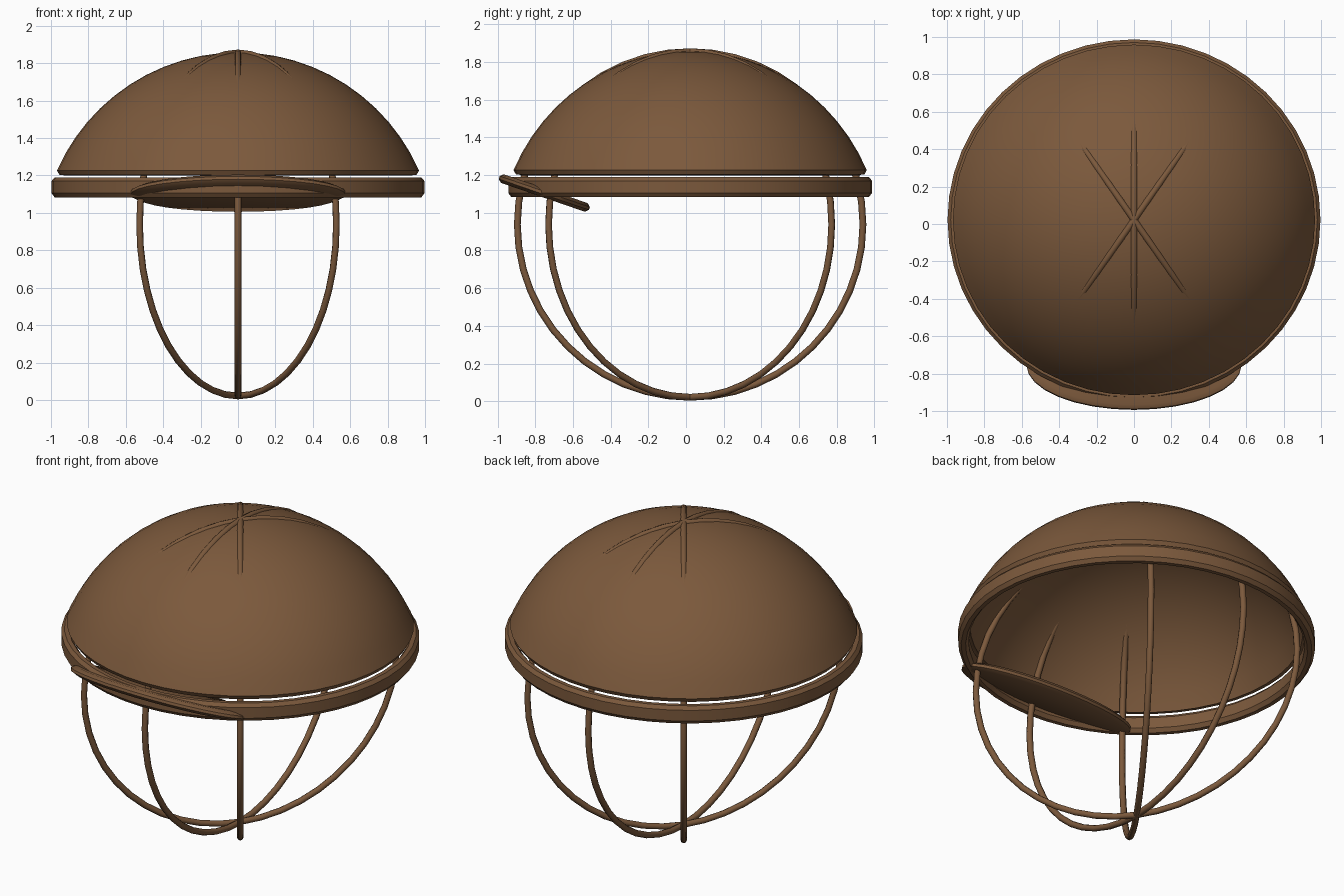
import bpy, bmesh
from math import sin, cos, tau, radians, sqrt

if "Cube" in bpy.data.objects:
    bpy.data.objects.remove(bpy.data.objects["Cube"])

CY = 0.022      # centre of the round parts along y
OVAL = 0.968    # slight squash from front to back

brown = bpy.data.materials.new("leather_brown")
brown.diffuse_color = (0.2, 0.1, 0.045, 1)
brown.use_nodes = True
brown.node_tree.nodes["Principled BSDF"].inputs["Base Color"].default_value = brown.diffuse_color


def lathe(name, profile, steps=48, closed=True, angle=40):
    """Revolve an (r, z) profile around the z axis."""
    bm = bmesh.new()
    vs = [bm.verts.new((r, 0, z)) for r, z in profile]
    pairs = list(zip(vs, vs[1:])) + ([(vs[-1], vs[0])] if closed else [])
    edges = [bm.edges.new(p) for p in pairs]
    bmesh.ops.spin(bm, geom=vs + edges, cent=(0, 0, 0), axis=(0, 0, 1),
                   angle=tau, steps=steps)
    bmesh.ops.remove_doubles(bm, verts=bm.verts[:], dist=1e-4)
    bmesh.ops.recalc_face_normals(bm, faces=bm.faces[:])
    me = bpy.data.meshes.new(name)
    bm.to_mesh(me)
    bm.free()
    me.materials.append(brown)
    ob = bpy.data.objects.new(name, me)
    bpy.context.collection.objects.link(ob)
    bpy.ops.object.select_all(action='DESELECT')
    ob.select_set(True)
    bpy.context.view_layer.objects.active = ob
    bpy.ops.object.shade_smooth_by_angle(angle=radians(angle))
    return ob


def arc(radius, centre_z, r_max, n):
    """Spherical cap profile from the apex down to radius r_max."""
    top = sqrt(radius ** 2 - r_max ** 2) / radius
    from math import acos
    a = acos(top)
    return [(radius * sin(a * i / n), centre_z + radius * cos(a * i / n))
            for i in range(n + 1)]


# Hollow dome with a bevelled lower lip
outer = arc(1.058, 0.80, 0.968, 12)
inner = arc(1.012, 0.80, 0.93, 12)
dome = lathe("dome_shell", outer + [(0.955, 1.203), (0.938, 1.203)] + inner[::-1],
             closed=False)
dome.location.y = CY
dome.scale.y = OVAL

# Flat band below the dome, with chamfered edges
band = lathe("head_band", [(0.997, 1.105), (0.997, 1.17), (0.98, 1.19), (0.955, 1.19),
                           (0.938, 1.17), (0.938, 1.105), (0.955, 1.083), (0.98, 1.083)],
             angle=30)
band.location.y = CY
band.scale.y = OVAL

# Three crossing hoops that make the cage
tube = [(0.917 + 0.018 * cos(tau * i / 8), 0.018 * sin(tau * i / 8)) for i in range(8)]
for side, turn in (("centre", 90), ("right", 55), ("left", 125)):
    hoop = lathe("cage_hoop_" + side, tube, angle=50)
    hoop.rotation_euler = (radians(90), 0, radians(turn))
    hoop.location = (0, CY, 0.938)

# Tilted oval visor at the front
visor = lathe("front_visor", [(0, 0.024), (0.93, 0.024), (1, 0.008), (1, -0.008),
                              (0.93, -0.024), (0, -0.024)], steps=32, closed=False, angle=30)
visor.scale = (0.575, 0.253, 1)
visor.rotation_euler.x = radians(-19)
visor.location = (0, -0.752, 1.105)
